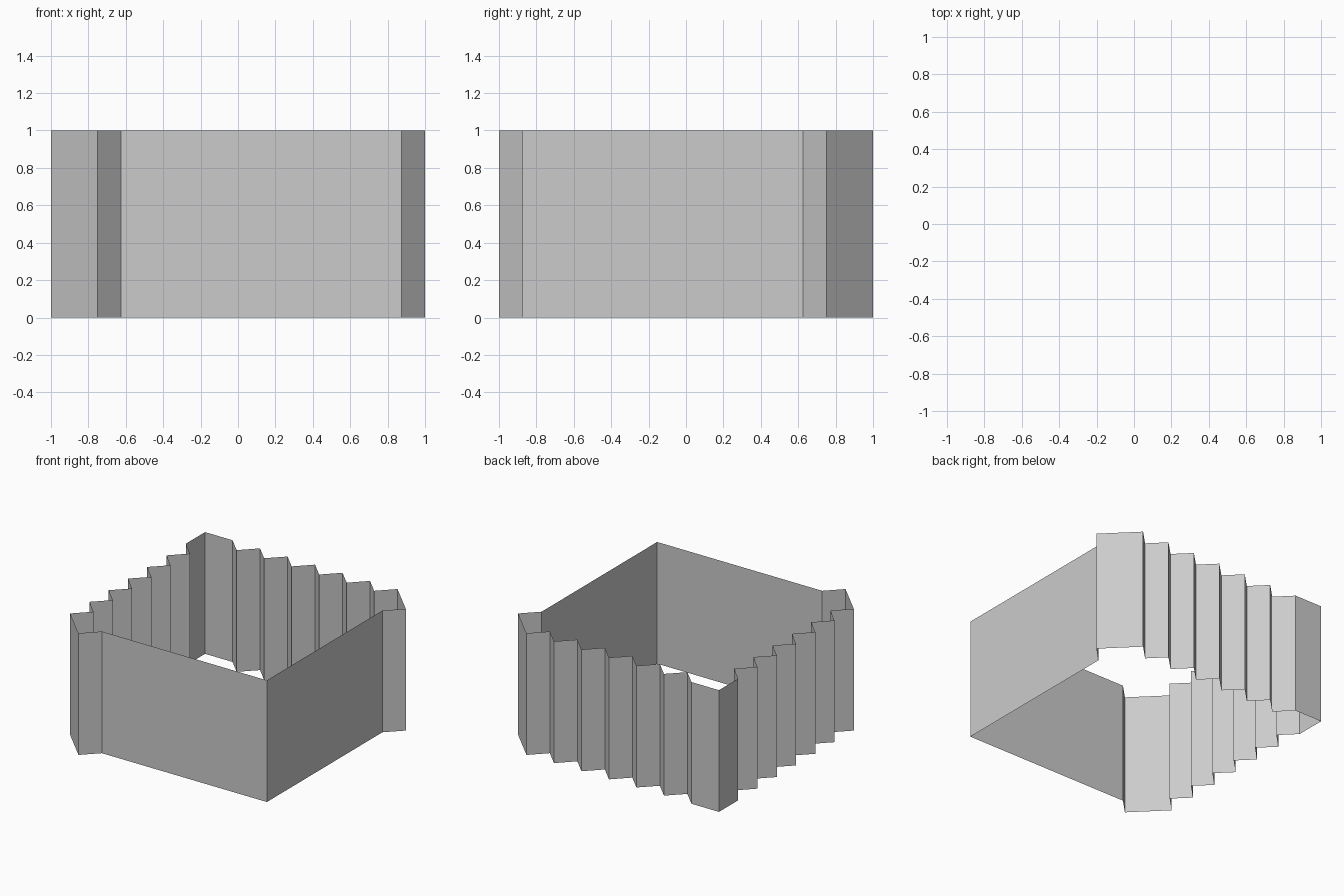
import bpy
import bmesh

if "Cube" in bpy.data.objects:
    bpy.data.objects.remove(bpy.data.objects["Cube"])

HEIGHT = 1.0
STEP = 0.125

# Zigzag back edge, from the right-hand end towards the back-left corner
back = [(0.75 - STEP * i, 1.0 - STEP * (i % 2)) for i in range(13)]

# Half outline: straight right wall, flared end, zigzag back
half = [(0.875, 0.625), (1.0, 0.75)] + back

# Mirror across the front-right / back-left diagonal for the left and front
mirrored = [(-y, -x) for x, y in reversed(half)]
outline = [(0.875, -0.875)] + half + [(-1.0, 1.0)] + mirrored

# Open-ended wall band: extrude the closed outline upwards, no caps
bm = bmesh.new()
base = [bm.verts.new((x, y, 0)) for x, y in outline]
edges = [bm.edges.new((base[i], base[(i + 1) % len(base)])) for i in range(len(base))]
result = bmesh.ops.extrude_edge_only(bm, edges=edges)
top = [g for g in result["geom"] if isinstance(g, bmesh.types.BMVert)]
bmesh.ops.translate(bm, verts=top, vec=(0, 0, HEIGHT))

# Make every panel face outwards
bmesh.ops.recalc_face_normals(bm, faces=bm.faces)
bm.faces.ensure_lookup_table()
right_wall = max(bm.faces, key=lambda f: f.calc_area() + f.calc_center_median().x)
if right_wall.normal.x < 0:
    bmesh.ops.reverse_faces(bm, faces=bm.faces)

mesh = bpy.data.meshes.new("zigzag_wall")
bm.to_mesh(mesh)
bm.free()
bpy.context.collection.objects.link(bpy.data.objects.new("zigzag_wall", mesh))
